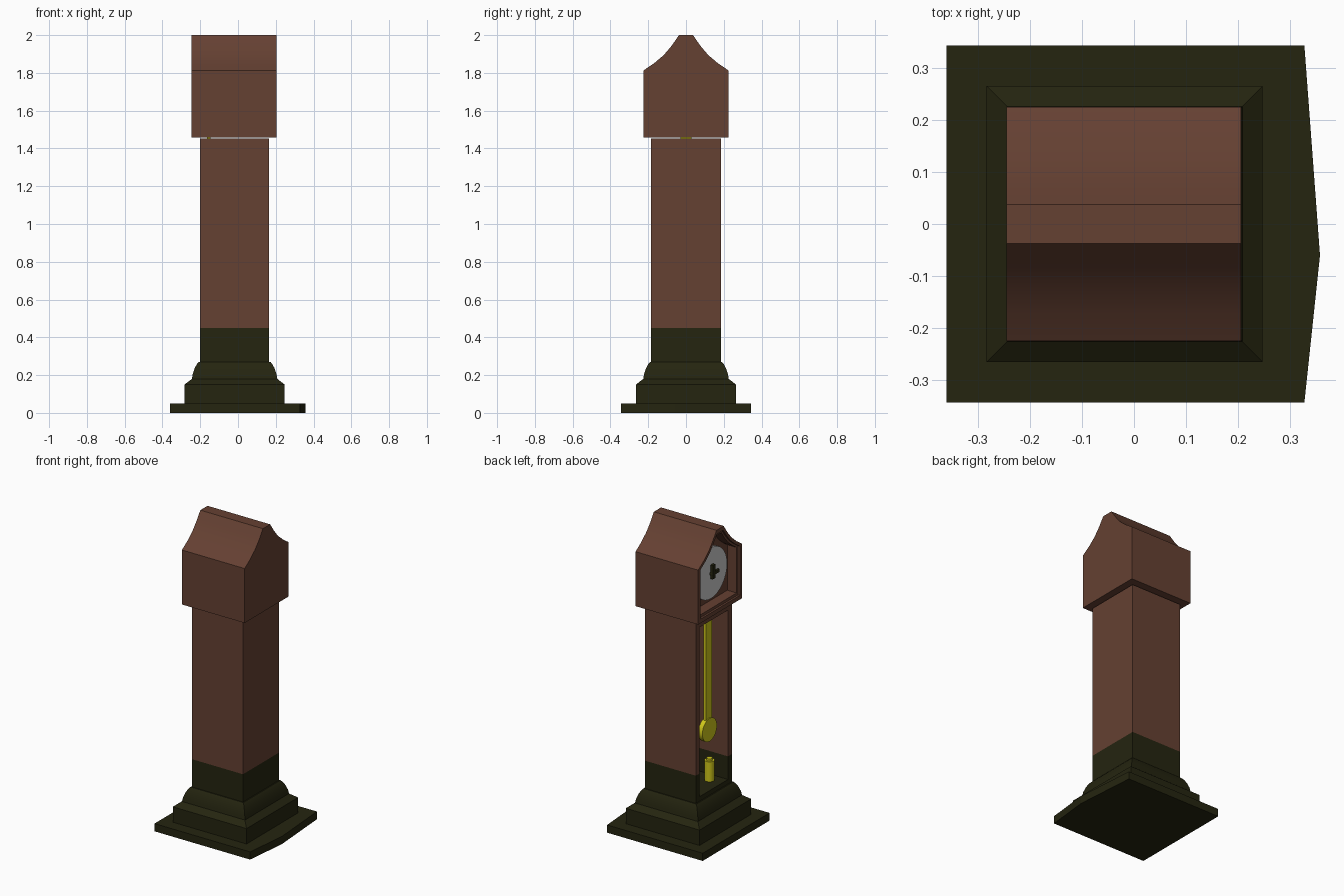
import bpy, bmesh, math
from mathutils import Vector

if "Cube" in bpy.data.objects:
    bpy.data.objects.remove(bpy.data.objects["Cube"])


def material(name, rgb):
    m = bpy.data.materials.new(name)
    m.diffuse_color = (*rgb, 1)
    m.use_nodes = True
    m.node_tree.nodes["Principled BSDF"].inputs["Base Color"].default_value = m.diffuse_color
    return m


WOOD = material("brown wood", (0.13, 0.052, 0.032))
DARK = material("dark green", (0.018, 0.018, 0.005))
BRASS = material("brass yellow", (0.62, 0.57, 0.01))
DIAL = material("dial grey", (0.6, 0.6, 0.6))
CX = -0.018  # centre line of the case in x


def loft(name, rings, mats, split=None):
    """Skin matching rings, cap both ends; faces below height split use mats[1]."""
    bm = bmesh.new()
    loops = [[bm.verts.new(p) for p in ring] for ring in rings]
    n = len(loops[0])
    for a, b in zip(loops, loops[1:]):
        for i in range(n):
            j = (i + 1) % n
            bm.faces.new((a[i], a[j], b[j], b[i]))
    bm.faces.new(loops[0][::-1])
    bm.faces.new(loops[-1])
    bmesh.ops.recalc_face_normals(bm, faces=bm.faces)
    if split is not None:
        bmesh.ops.bisect_plane(bm, geom=bm.verts[:] + bm.edges[:] + bm.faces[:],
                               plane_co=(0, 0, split), plane_no=(0, 0, 1))
        for f in bm.faces:
            f.material_index = int(f.calc_center_median().z < split)
    me = bpy.data.meshes.new(name)
    bm.to_mesh(me)
    bm.free()
    for m in mats:
        me.materials.append(m)
    ob = bpy.data.objects.new(name, me)
    bpy.context.collection.objects.link(ob)
    return ob


def smooth(ob):
    bpy.ops.object.select_all(action='DESELECT')
    ob.select_set(True)
    bpy.context.view_layer.objects.active = ob
    bpy.ops.object.shade_smooth_by_angle(angle=math.radians(30))


def square(half, z):
    return [(CX + sx * half, sy * half, z)
            for sx, sy in ((-1, -1), (1, -1), (1, 1), (-1, 1))]


def upright(x, hy, z0, z1):
    return [(x, -hy, z0), (x, hy, z0), (x, hy, z1), (x, -hy, z1)]


def box(name, x0, x1, y0, y1, z0, z1, mat):
    return loft(name, [[(x, y0, z0), (x, y1, z0), (x, y1, z1), (x, y0, z1)]
                       for x in (x0, x1)], [mat])


def cylinder(name, center, r, depth, mat, sideways=False):
    rot = (0, math.pi / 2, 0) if sideways else (0, 0, 0)
    bpy.ops.mesh.primitive_cylinder_add(vertices=32, radius=r, depth=depth,
                                        location=center, rotation=rot)
    ob = bpy.context.object
    ob.name = name
    ob.data.materials.append(mat)
    smooth(ob)
    return ob


# floor plate, with the slight point at the rear edge
plate = [(-0.36, -0.343), (0.327, -0.343), (0.357, -0.06), (0.327, 0.343), (-0.36, 0.343)]
loft("floor_plate", [[(x, y, z) for x, y in plate] for z in (0, 0.05)], [DARK])

# moulded plinth
steps = [(0.265, 0.05), (0.265, 0.15), (0.226, 0.18), (0.222, 0.205),
         (0.212, 0.235), (0.200, 0.258), (0.190, 0.27), (0.17, 0.27)]
smooth(loft("plinth", [square(h, z) for h, z in steps], [DARK]))

# trunk: hollow case open at the dial side, dark below 0.45
loft("trunk", [upright(0.165, 0.184, 0.25, 1.452),
               upright(-0.20, 0.184, 0.25, 1.452),
               upright(-0.20, 0.145, 0.30, 1.40),
               upright(0.13, 0.145, 0.30, 1.40)], [WOOD, DARK], 0.45)

# hood: swept gable profile with a stepped frame and a recess
right = [(0.225, 1.459), (0.225, 1.813), (0.17, 1.85), (0.117, 1.895),
         (0.075, 1.945), (0.037, 2.0)]
profile = right + [(-y, z) for y, z in reversed(right)]


def gable(x, inset):
    s = 1 - inset / 0.225
    return [(x, y * s, 1.73 + (z - 1.73) * s) for y, z in profile]


smooth(loft("hood", [gable(0.205, 0), gable(-0.245, 0), gable(-0.245, 0.022),
                     gable(-0.232, 0.022), gable(-0.232, 0.037),
                     gable(-0.165, 0.037)], [WOOD]))

# dial and hands
cylinder("dial", (-0.172, 0, 1.69), 0.165, 0.016, DIAL, True)
cylinder("hand_hub", (-0.187, 0, 1.69), 0.014, 0.03, DARK, True)
box("long_hand", -0.202, -0.185, -0.013, 0.013, 1.66, 1.75, DARK)
box("short_hand", -0.198, -0.185, -0.06, 0.01, 1.68, 1.70, DARK)

# pendulum and weight
box("pendulum_rod", -0.165, -0.145, -0.03, 0.03, 0.67, 1.50, BRASS)
cylinder("pendulum_bob", (-0.155, 0, 0.67), 0.075, 0.03, BRASS, True)
cylinder("weight", (-0.12, -0.07, 0.37), 0.03, 0.13, BRASS)
cylinder("weight_cap", (-0.12, -0.07, 0.442), 0.018, 0.014, BRASS)
